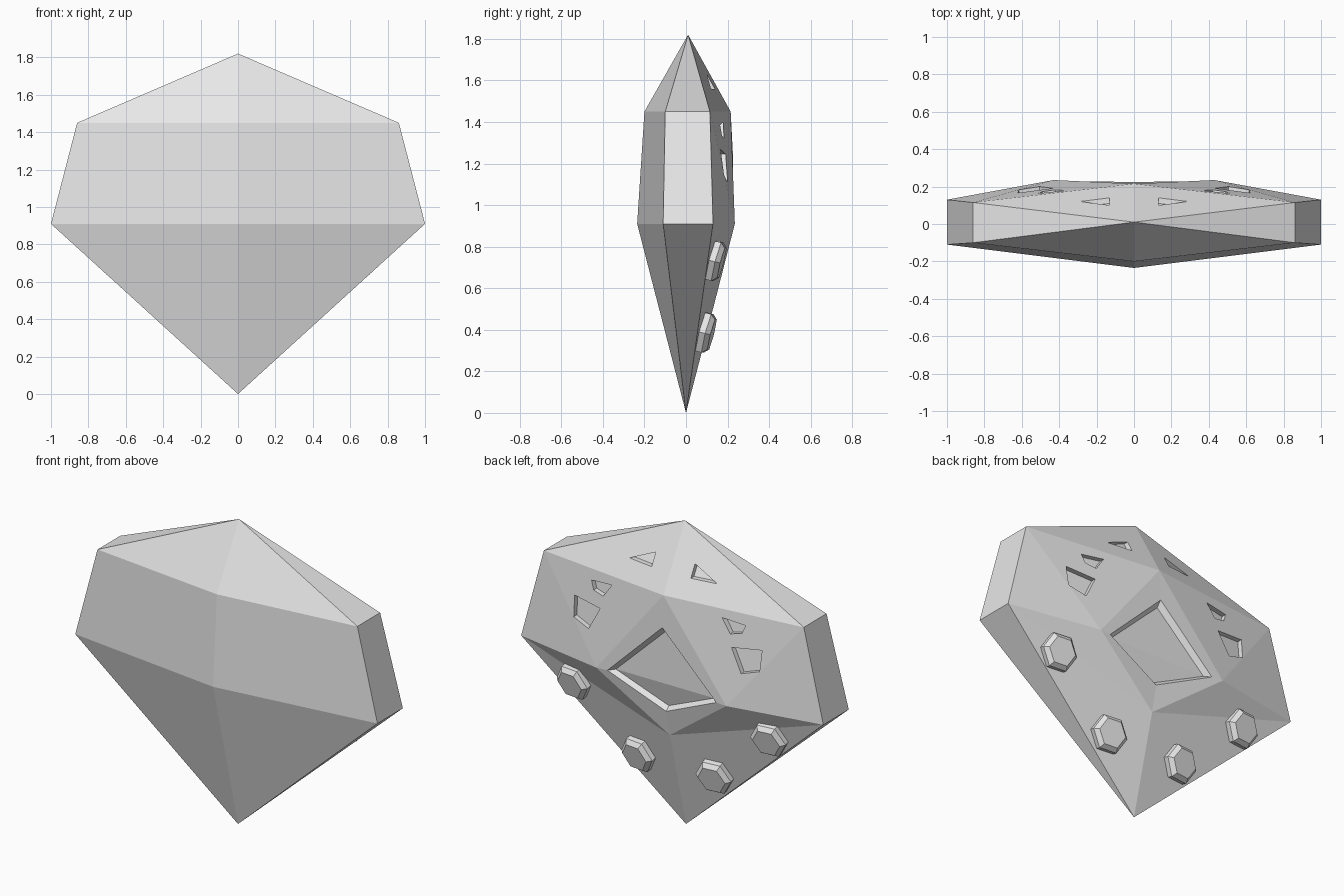
import bpy, bmesh, math
from mathutils import Vector

old = bpy.data.objects.get("Cube")
if old:
    bpy.data.objects.remove(old, do_unlink=True)

# Single grey stone colour
stone = bpy.data.materials.new("stone_grey")
stone.use_nodes = True
stone.diffuse_color = (0.8, 0.8, 0.8, 1)
stone.node_tree.nodes["Principled BSDF"].inputs["Base Color"].default_value = (0.8, 0.8, 0.8, 1)


def finish(bm, name):
    bmesh.ops.remove_doubles(bm, verts=bm.verts, dist=0.0005)
    bmesh.ops.recalc_face_normals(bm, faces=bm.faces)
    mesh = bpy.data.meshes.new(name)
    bm.to_mesh(mesh)
    bm.free()
    mesh.materials.append(stone)
    obj = bpy.data.objects.new(name, mesh)
    bpy.context.collection.objects.link(obj)
    return obj


# Corner points of the right half of the faceted body
P = {
    "top": (0, 0.01, 1.82), "tip": (0, 0, 0),
    "front_belt": (0, -0.235, 0.91), "front_shoulder": (0, -0.2, 1.45),
    "side_front_belt": (1, -0.11, 0.91), "side_back_belt": (1, 0.13, 0.91),
    "side_front_shoulder": (0.86, -0.10, 1.45), "side_back_shoulder": (0.86, 0.115, 1.45),
    "back_shoulder": (0, 0.215, 1.45), "back_belt": (0.43, 0.235, 0.91),
    "back_low": (0, 0.153, 0.59),
    "rim_top": (0, 0.225, 1.26), "rim_side": (0.36, 0.228, 0.91), "rim_low": (0, 0.187, 0.745),
    "floor_top": (0, 0.195, 1.225), "floor_side": (0.325, 0.198, 0.915),
    "floor_low": (0, 0.162, 0.77), "floor_mid": (0, 0.198, 0.915),
}
FACES = [
    # front and side
    "top front_shoulder side_front_shoulder",
    "front_shoulder front_belt side_front_belt side_front_shoulder",
    "front_belt tip side_front_belt",
    "top side_front_shoulder side_back_shoulder",
    "side_front_shoulder side_front_belt side_back_belt side_back_shoulder",
    "side_front_belt tip side_back_belt",
    # back
    "top side_back_shoulder back_shoulder",
    "back_shoulder side_back_shoulder back_belt",
    "side_back_shoulder side_back_belt back_belt",
    "back_belt side_back_belt back_low",
    "side_back_belt tip back_low",
    # raised surround, sloped walls and floor of the kite recess
    "back_shoulder back_belt rim_side rim_top",
    "back_belt back_low rim_low rim_side",
    "rim_top rim_side floor_side floor_top",
    "rim_side rim_low floor_low floor_side",
    "floor_top floor_side floor_mid",
    "floor_mid floor_side floor_low",
]
bm = bmesh.new()
for side in (1, -1):
    for names in FACES:
        pts = [P[n] for n in names.split()]
        bm.faces.new([bm.verts.new((x * side, y, z)) for x, y, z in pts])
body = finish(bm, "gem_body")


# Shallow cut-outs on the back: outlines in x, z laid on the facet plane
def crown_y(x, z):
    return 0.01 + 0.554 * (1.82 - z) - 0.116 * x


def band_y(x, z):
    return 0.215 - 0.116 * x - 0.13 * (z - 1.45)


CUTS = [
    (crown_y, [(0.13, 1.63), (0.29, 1.56), (0.13, 1.558)]),
    (band_y, [(0.365, 1.40), (0.51, 1.385), (0.49, 1.335), (0.42, 1.32)]),
    (band_y, [(0.435, 1.245), (0.62, 1.267), (0.615, 1.145), (0.505, 1.11)]),
]
bm = bmesh.new()
for side in (1, -1):
    for depth_at, outline in CUTS:
        rings = [[bm.verts.new((x * side, depth_at(x, z) + off, z)) for x, z in outline]
                 for off in (-0.03, 0.05)]
        bm.faces.new(rings[0])
        bm.faces.new(rings[1][::-1])
        n = len(outline)
        for i in range(n):
            j = (i + 1) % n
            bm.faces.new((rings[0][i], rings[1][i], rings[1][j], rings[0][j]))
cutter = finish(bm, "notch_cutter")
cutter.hide_render = True
mod = body.modifiers.new("notches", 'BOOLEAN')
mod.operation = 'DIFFERENCE'
mod.solver = 'EXACT'
mod.object = cutter
bpy.context.view_layer.objects.active = body
bpy.ops.object.modifier_apply(modifier=mod.name)
bpy.data.objects.remove(cutter, do_unlink=True)


# Bevelled hexagonal studs on the lower back facets
def stud(name, x, z, side):
    normal = Vector((0.106 * side, 1, -0.259)).normalized()
    across = Vector((1, -0.106 * side, 0)).normalized()
    up = across.cross(normal)
    centre = Vector((x * side, 0.259 * z - 0.106 * x, z))
    bm = bmesh.new()
    rings = []
    for radius, height in ((0.11, -0.02), (0.11, 0.03), (0.085, 0.053)):
        rings.append([bm.verts.new(centre + normal * height
                                   + across * radius * math.cos(k * math.pi / 3)
                                   + up * radius * math.sin(k * math.pi / 3))
                      for k in range(6)])
    for a, b in zip(rings, rings[1:]):
        for i in range(6):
            j = (i + 1) % 6
            bm.faces.new((a[i], a[j], b[j], b[i]))
    bm.faces.new(rings[0][::-1])
    bm.faces.new(rings[-1])
    finish(bm, name)


for side, label in ((1, "left"), (-1, "right")):
    stud("upper_stud_" + label, 0.645, 0.735, side)
    stud("lower_stud_" + label, 0.25, 0.39, side)
